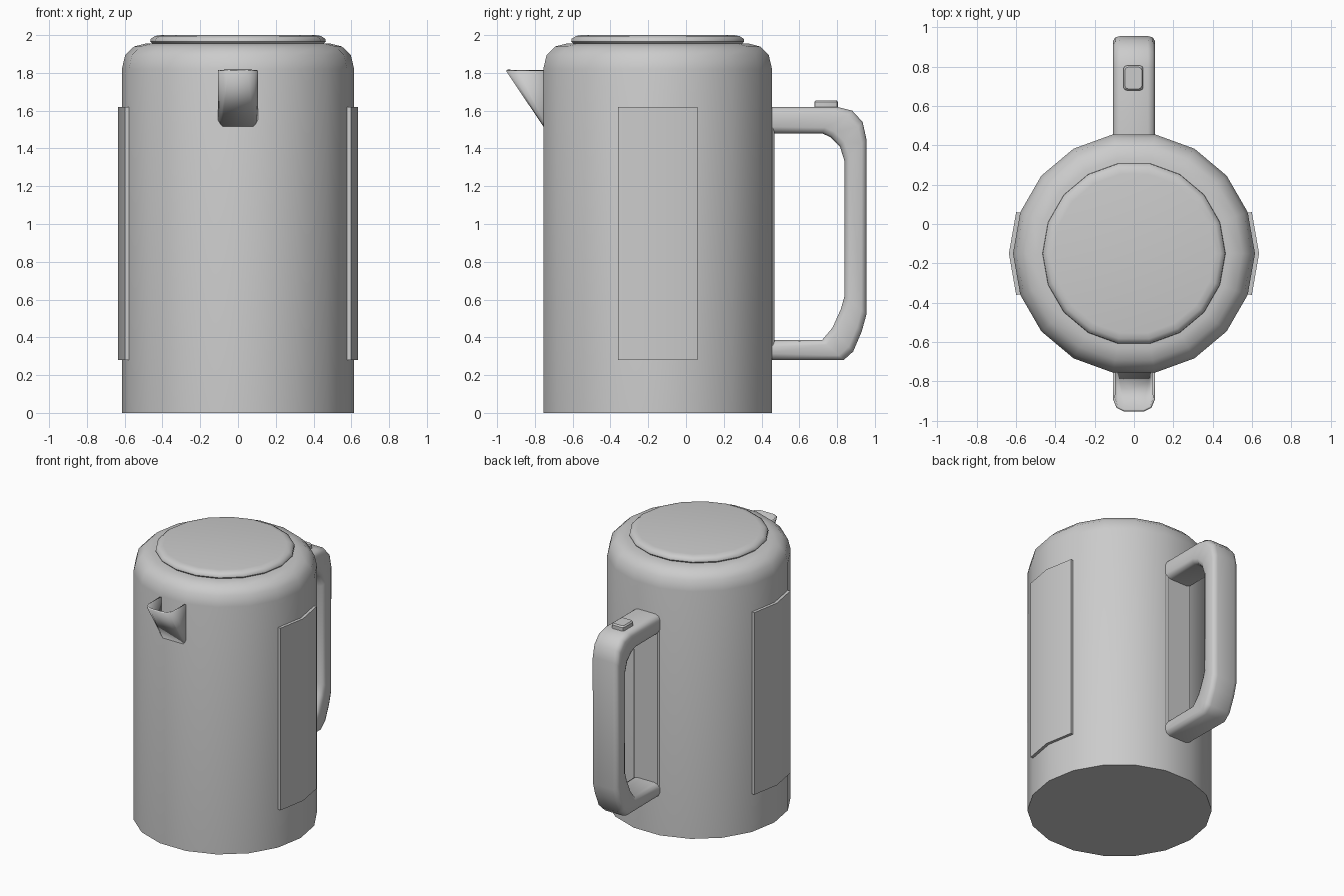
import bpy, bmesh
from math import cos, sin, pi, radians
from mathutils import Vector

if "Cube" in bpy.data.objects:
    bpy.data.objects.remove(bpy.data.objects["Cube"])

CY = -0.15   # body axis
SIDES = 18


def loft(name, rings, caps=True, closed=True, angle=35):
    """Skin a list of equal-length point rings."""
    bm = bmesh.new()
    vs = [[bm.verts.new(p) for p in r] for r in rings]
    n = len(vs[0])
    for a, b in zip(vs, vs[1:]):
        for i in range(n if closed else n - 1):
            j = (i + 1) % n
            bm.faces.new((a[i], a[j], b[j], b[i]))
    if caps:
        bm.faces.new(vs[0][::-1])
        bm.faces.new(vs[-1])
    bmesh.ops.remove_doubles(bm, verts=bm.verts, dist=1e-5)
    bmesh.ops.recalc_face_normals(bm, faces=bm.faces)
    me = bpy.data.meshes.new(name)
    bm.to_mesh(me)
    bm.free()
    ob = bpy.data.objects.new(name, me)
    bpy.context.collection.objects.link(ob)
    bpy.ops.object.select_all(action='DESELECT')
    ob.select_set(True)
    bpy.context.view_layer.objects.active = ob
    bpy.ops.object.shade_smooth_by_angle(angle=radians(angle))
    return ob


def lathe(name, profile, angle=35):
    rings = [[(r * cos(2 * pi * k / SIDES), CY + r * sin(2 * pi * k / SIDES), z)
              for k in range(SIDES)] for r, z in profile]
    return loft(name, rings, angle=angle)


def rounded_rect(w, h, r, steps=3):
    """Rounded rectangle centred on the origin."""
    pts = []
    for k, (sx, sy) in enumerate([(1, 1), (-1, 1), (-1, -1), (1, -1)]):
        for s in range(steps):
            a = pi / 2 * (k + s / (steps - 1))
            pts.append((sx * (w / 2 - r) + r * cos(a), sy * (h / 2 - r) + r * sin(a)))
    return pts


# Body and lid
lathe("body", [(0.615, 0), (0.615, 1.82), (0.597, 1.895), (0.55, 1.94),
               (0.49, 1.955), (0.44, 1.955)], 45)
lathe("lid", [(0.45, 1.95), (0.465, 1.966), (0.463, 1.98), (0.44, 1.995), (0.41, 2.0)], 50)

# Side panels wrapping two facets each
for side, s in (("right", 1), ("left", -1)):
    outline = [(0.57, -0.208), (0.599, -0.21), (0.636, 0), (0.599, 0.21),
               (0.57, 0.208), (0.605, 0)]
    loft("panel_" + side, [[(s * x, CY + y, z) for x, y in outline] for z in (0.28, 1.62)])

# Handle: outer and inner (y, z) paths swept with a rounded section
outer = [(0.43, 1.62), (0.80, 1.62), (0.88, 1.60), (0.935, 1.54), (0.955, 1.45),
         (0.955, 0.52), (0.93, 0.43), (0.885, 0.325), (0.835, 0.28), (0.43, 0.28)]
inner = [(0.43, 1.48), (0.72, 1.48), (0.765, 1.46), (0.815, 1.41), (0.84, 1.33),
         (0.84, 0.62), (0.82, 0.55), (0.775, 0.45), (0.72, 0.385), (0.43, 0.385)]
rings = []
for o, i in zip(outer, inner):
    o, i = Vector((0, *o)), Vector((0, *i))
    h = (o - i).length
    rings.append([(o + i) / 2 + (o - i) / h * t + Vector((x, 0, 0))
                  for x, t in rounded_rect(0.212, h, 0.035)])
loft("handle", rings, angle=50)

# Backing plate between the handle ends
plate = [(-0.105, 0.43), (0.105, 0.43), (0.105, 0.458), (0.095, 0.468),
         (-0.095, 0.468), (-0.105, 0.458)]
loft("handle_plate", [[(x, y, z) for x, y in plate] for z in (0.33, 1.54)])

# Thumb button
loft("button", [[(x - 0.003, y + 0.742, z) for x, y in rounded_rect(0.1 - d, 0.125 - d, 0.015)]
                for z, d in ((1.6, 0), (1.645, 0), (1.655, 0.015))], angle=30)

# Open spout: thin sheet between the rim and the body wall
half_rim = [(-0.101, -0.74, 1.814), (-0.101, -0.89, 1.814), (-0.085, -0.93, 1.814),
            (-0.05, -0.948, 1.814)]
half_root = [(-0.101, -0.74, 1.814), (-0.101, -0.748, 1.545), (-0.093, -0.748, 1.53),
             (-0.082, -0.748, 1.516)]
rim, root = [h + [(-x, y, z) for x, y, z in h[::-1]] for h in (half_rim, half_root)]
spout = loft("spout", [root, rim], caps=False, closed=False)
mod = spout.modifiers.new("wall", 'SOLIDIFY')
mod.thickness = 0.012
mod.offset = 0
